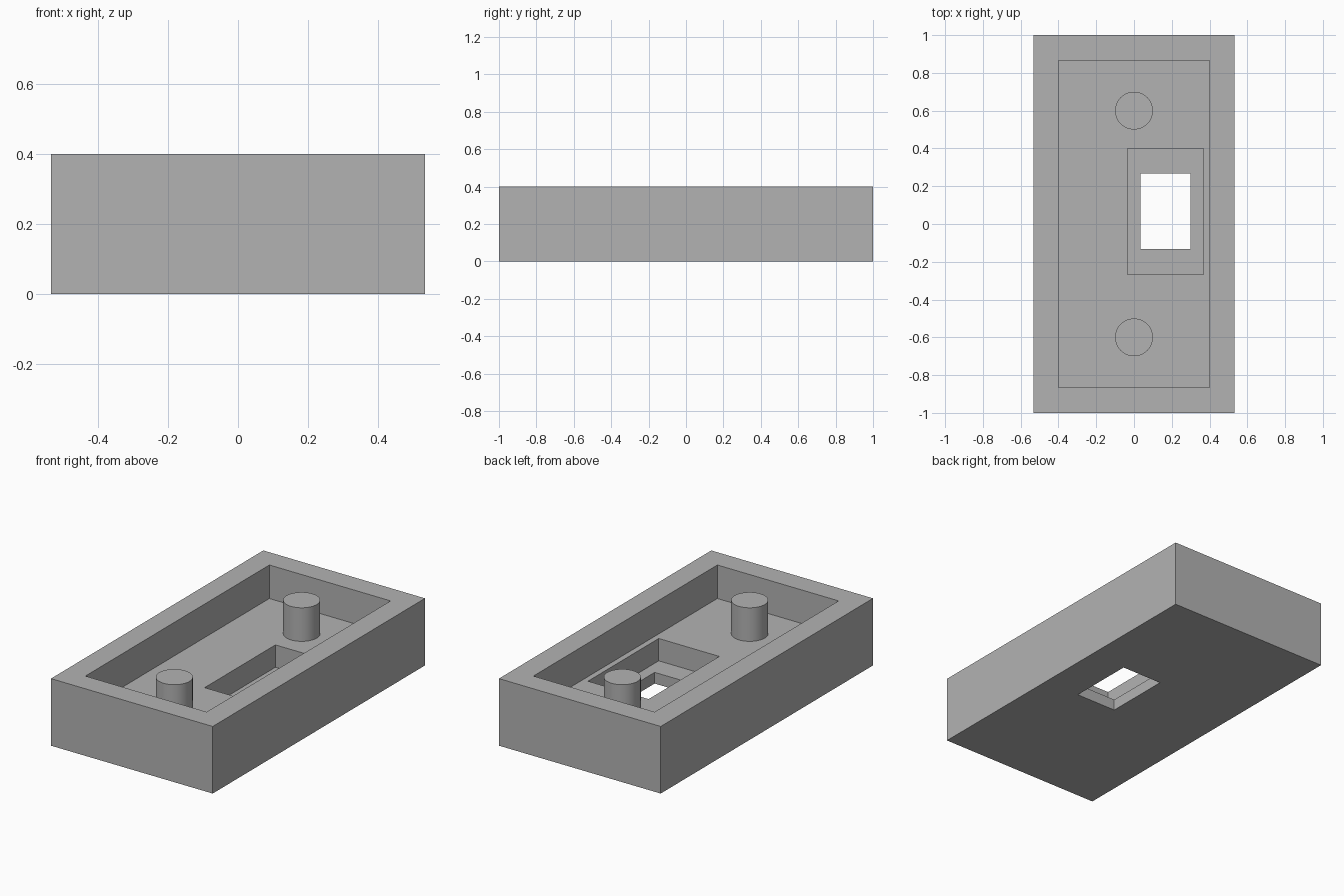
import bpy, bmesh

cube = bpy.data.objects.get("Cube")
if cube:
    bpy.data.objects.remove(cube, do_unlink=True)

U = 1 / 15          # design unit
HEIGHT, FLOOR, LEDGE = 6 * U, 3 * U, 1 * U

grey = bpy.data.materials.new("plain grey")
grey.use_nodes = True
colour = (0.45, 0.45, 0.45, 1)
grey.diffuse_color = colour
grey.node_tree.nodes["Principled BSDF"].inputs["Base Color"].default_value = colour


def rectangle(bm, x0, x1, y0, y1, z):
    """One rectangular loop of vertices, x and y in design units."""
    return [bm.verts.new((x * U, y * U, z))
            for x, y in ((x0, y0), (x1, y0), (x1, y1), (x0, y1))]


def make_tray():
    """Stepped housing: rectangular loops joined in a closed ring."""
    outer = (-8, 8, -15, 15)
    cavity = (-6, 6, -13, 13)
    pocket = (-0.5, 5.5, -4, 6)
    opening = (0.5, 4.5, -2, 4)
    steps = [(outer, 0), (outer, HEIGHT), (cavity, HEIGHT), (cavity, FLOOR),
             (pocket, FLOOR), (pocket, LEDGE), (opening, LEDGE), (opening, 0)]
    bm = bmesh.new()
    loops = [rectangle(bm, *shape, z) for shape, z in steps]
    for a, b in zip(loops, loops[1:] + loops[:1]):
        for i in range(4):
            j = (i + 1) % 4
            bm.faces.new((a[i], a[j], b[j], b[i]))
    bmesh.ops.recalc_face_normals(bm, faces=bm.faces)
    mesh = bpy.data.meshes.new("tray")
    bm.to_mesh(mesh)
    bm.free()
    tray = bpy.data.objects.new("tray", mesh)
    bpy.context.collection.objects.link(tray)
    mesh.materials.append(grey)


def make_post(name, y):
    """Round post from the cavity floor up to the rim."""
    depth = HEIGHT - FLOOR
    bpy.ops.mesh.primitive_cylinder_add(
        vertices=48, radius=1.5 * U, depth=depth,
        location=(0, y * U, FLOOR + depth / 2))
    post = bpy.context.object
    post.name = name
    post.data.materials.append(grey)
    bpy.ops.object.shade_smooth_by_angle()


make_tray()
make_post("front_post", -9)
make_post("back_post", 9)
